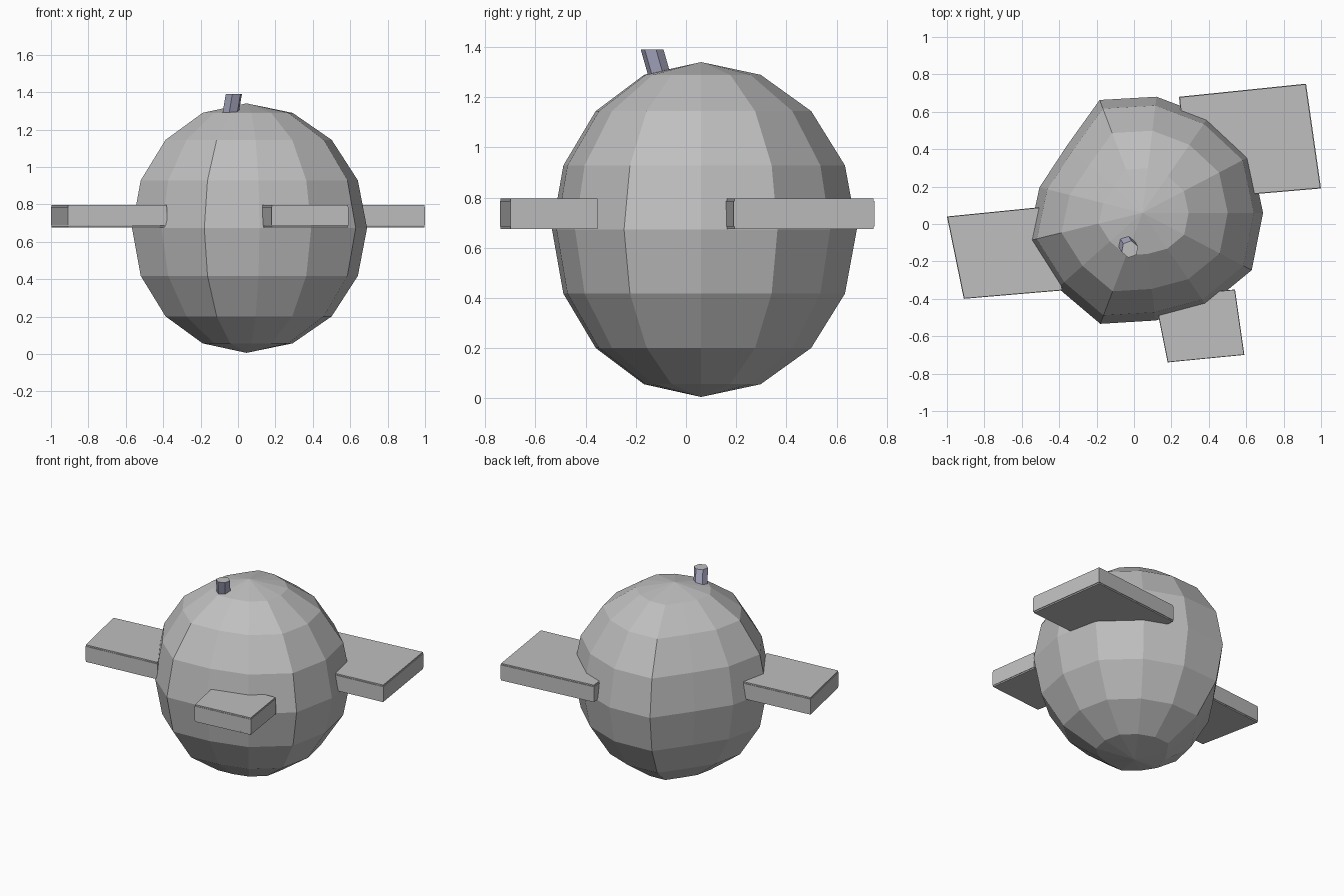
import bpy, math

if "Cube" in bpy.data.objects:
    bpy.data.objects.remove(bpy.data.objects["Cube"])


def material(name, rgb):
    m = bpy.data.materials.new(name)
    m.diffuse_color = (*rgb, 1)
    m.use_nodes = True
    m.node_tree.nodes["Principled BSDF"].inputs["Base Color"].default_value = m.diffuse_color
    return m


GREY = material("plain grey", (0.52, 0.52, 0.52))
BLUE = material("pale blue grey", (0.42, 0.42, 0.58))


def make(name, verts, faces, mat):
    me = bpy.data.meshes.new(name)
    me.from_pydata(verts, [], faces)
    me.materials.append(mat)
    me.validate()
    ob = bpy.data.objects.new(name, me)
    bpy.context.collection.objects.link(ob)
    return ob


def prism(name, low, high, z0, z1, mat):
    n = len(low)
    verts = [(x, y, z0) for x, y in low] + [(x, y, z1) for x, y in high]
    faces = [(i, (i + 1) % n, n + (i + 1) % n, n + i) for i in range(n)]
    faces += [tuple(reversed(range(n))), tuple(range(n, 2 * n))]
    return make(name, verts, faces, mat)


# Slightly uneven 13-sided ball body
CX, CY, CZ, R = 0.045, 0.06, 0.673, 0.667
radii = [0.645, 0.655, 0.625, 0.625, 0.645, 0.54, 0.567,
         0.63, 0.605, 0.635, 0.58, 0.61, 0.66]
n = len(radii)
verts = [(CX, CY, CZ - R)]
for k in range(1, 8):
    a = math.pi * k / 8
    for i, r in enumerate(radii):
        t = 2 * math.pi * i / n
        s = r * math.sin(a)
        verts.append((CX + s * math.cos(t), CY + s * math.sin(t), CZ - R * math.cos(a)))
verts.append((CX, CY, CZ + R))
top = len(verts) - 1
faces = []
for i in range(n):
    j = (i + 1) % n
    faces.append((0, 1 + j, 1 + i))
    faces.append((top, 1 + 6 * n + i, 1 + 6 * n + j))
    for k in range(6):
        b = 1 + k * n
        faces.append((b + i, b + j, b + n + j, b + n + i))
make("body", verts, faces, GREY)

# Three flat side panels, each a slab with thin cover plates
panels = {
    "right_panel": [(0.24, 0.68), (0.30, 0.13), (1.0, 0.19), (0.92, 0.75)],
    "left_panel": [(-1.0, 0.04), (-0.91, -0.40), (-0.38, -0.355), (-0.50, 0.09)],
    "front_panel": [(0.18, -0.74), (0.59, -0.70), (0.54, -0.35), (0.11, -0.39)],
}
for name, quad in panels.items():
    mx = sum(p[0] for p in quad) / 4
    my = sum(p[1] for p in quad) / 4
    inner = [(mx + (x - mx) * 0.99, my + (y - my) * 0.99) for x, y in quad]
    prism(name, quad, quad, 0.686, 0.786, GREY)
    prism(name + "_top_plate", inner, inner, 0.787, 0.796, GREY)
    prism(name + "_bottom_plate", inner, inner, 0.676, 0.685, GREY)


# Short leaning six-sided stub on top
def hexagon(cx, cy, r):
    return [(cx + r * math.cos(math.radians(60 * i + 20)),
             cy + r * math.sin(math.radians(60 * i + 20))) for i in range(6)]


stub = prism("top_stub", hexagon(-0.04, -0.105, 0.046), hexagon(-0.022, -0.135, 0.046),
             1.285, 1.39, BLUE)
stub.data.materials.append(GREY)
for p in stub.data.polygons:
    if p.normal.z > 0.9:
        p.material_index = 1
